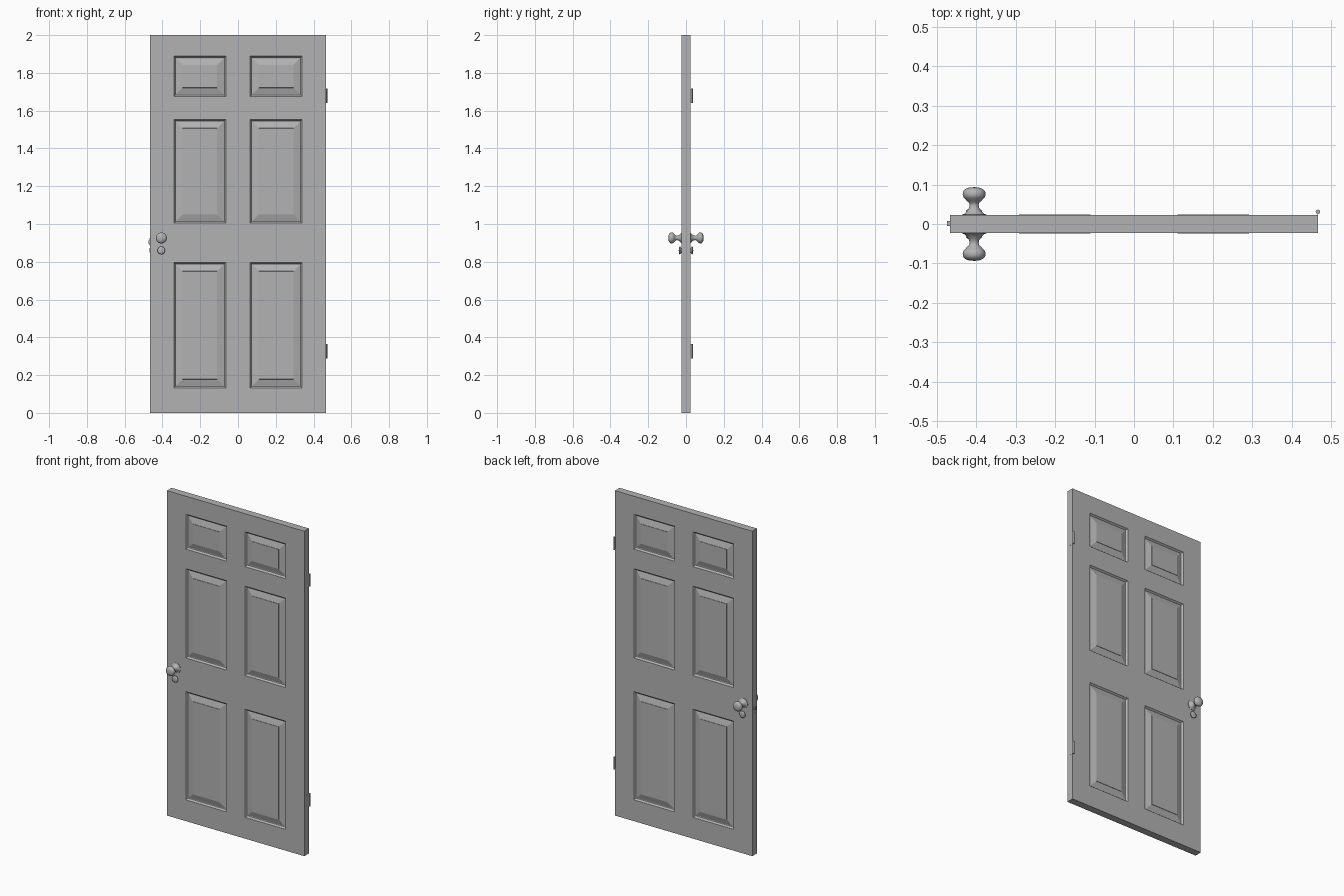
import bpy, bmesh, math

if "Cube" in bpy.data.objects:
    bpy.data.objects.remove(bpy.data.objects["Cube"])

W, T, H = 0.467, 0.0225, 2.0      # half width, half thickness, height
KX = -0.406                       # knob axis position

grey = bpy.data.materials.new("dark_grey")
grey.diffuse_color = (0.45, 0.45, 0.45, 1)
grey.use_nodes = True
grey.node_tree.nodes["Principled BSDF"].inputs["Base Color"].default_value = grey.diffuse_color


def finish(name, bm, mirror=False, smooth=False):
    me = bpy.data.meshes.new(name)
    bm.to_mesh(me)
    bm.free()
    me.materials.append(grey)
    ob = bpy.data.objects.new(name, me)
    bpy.context.collection.objects.link(ob)
    if mirror:
        m = ob.modifiers.new("mirror", 'MIRROR')
        m.use_axis = (False, True, False)
    if smooth:
        bpy.ops.object.select_all(action='DESELECT')
        ob.select_set(True)
        bpy.context.view_layer.objects.active = ob
        bpy.ops.object.shade_smooth_by_angle(angle=math.radians(40))
    return ob


def box(name, x0, x1, y0, y1, z0, z1):
    bm = bmesh.new()
    bmesh.ops.create_cube(bm, size=1)
    for v in bm.verts:
        v.co = ((x0 + x1) / 2 + v.co.x * (x1 - x0),
                (y0 + y1) / 2 + v.co.y * (y1 - y0),
                (z0 + z1) / 2 + v.co.z * (z1 - z0))
    return finish(name, bm)


def lathe(name, profile, z, steps=32):
    """Revolve (radius, distance out from door centre) on both faces."""
    bm = bmesh.new()
    vs = [bm.verts.new((KX + r, -y, z)) for r, y in profile]
    es = [bm.edges.new(p) for p in zip(vs, vs[1:])]
    bmesh.ops.spin(bm, geom=vs + es, cent=(KX, 0, z), axis=(0, 1, 0),
                   angle=2 * math.pi, steps=steps, use_merge=True)
    bmesh.ops.remove_doubles(bm, verts=bm.verts, dist=1e-5)
    bmesh.ops.recalc_face_normals(bm, faces=bm.faces)
    return finish(name, bm, mirror=True, smooth=True)


# Door slab: front half as a grid, panels inset, mirrored to the back
xs = [-W, -0.340, -0.063, 0.063, 0.340, W]
zs = [0, 0.131, 0.797, 1.004, 1.554, 1.674, 1.889, H]
bm = bmesh.new()
grid = [[bm.verts.new((x, -T, z)) for z in zs] for x in xs]
panels = []
for i in range(len(xs) - 1):
    for j in range(len(zs) - 1):
        f = bm.faces.new((grid[i][j], grid[i + 1][j], grid[i + 1][j + 1], grid[i][j + 1]))
        if i % 2 and j % 2:
            panels.append(f)
bm.normal_update()
rim = [e for e in bm.edges if e.is_boundary]
# Sides run back to the middle plane
ext = bmesh.ops.extrude_edge_only(bm, edges=rim)
for v in ext["geom"]:
    if isinstance(v, bmesh.types.BMVert):
        v.co.y = 0
# Moulding, groove and slightly proud raised field
for width, depth in ((0.008, -0.010), (0.004, -0.001), (0.035, 0.0105), (0.0005, 0.002)):
    bm.normal_update()
    bmesh.ops.inset_individual(bm, faces=panels, thickness=width, depth=depth,
                               use_even_offset=True)
finish("door_slab", bm, mirror=True)

# Door knobs with rose
knob = [(0.031, 0.021), (0.031, 0.0245), (0.026, 0.0250), (0.023, 0.028),
        (0.017, 0.034), (0.013, 0.041), (0.0115, 0.048), (0.013, 0.054), (0.018, 0.058)]
for d in range(-45, 91, 15):      # squarish rounded grip
    c, s = math.cos(math.radians(d)), math.sin(math.radians(d))
    knob.append((0.029 * max(c, 0) ** 0.8, 0.076 + 0.0175 * math.copysign(abs(s) ** 0.9, s)))
knob[-1] = (0, knob[-1][1])
lathe("door_knobs", knob, 0.926)

# Lock cylinders below the knobs
lathe("lock_cylinders", [(0.013, 0.021), (0.0135, 0.025), (0.0165, 0.028), (0.0195, 0.030),
                         (0.0205, 0.033), (0.0185, 0.036), (0.013, 0.038), (0, 0.0385)],
      0.860, 24)

# Latch bolt and flush edge plates
box("latch_bolt", -0.475, -0.46, -0.005, 0.007, 0.895, 0.912)
box("latch_plate", -W - 0.0005, -W + 0.003, -0.010, 0.012, 0.885, 0.925)
box("lock_plate", -W - 0.0005, -W + 0.003, -0.008, 0.008, 0.848, 0.872)

# Hinges: knuckle pin and leaf on the door edge
for name, z in (("lower", 0.327), ("upper", 1.679)):
    bm = bmesh.new()
    bmesh.ops.create_cone(bm, cap_ends=True, segments=16, radius1=0.0055,
                          radius2=0.0055, depth=0.077)
    bmesh.ops.translate(bm, verts=bm.verts, vec=(W, 0.031, z))
    finish(name + "_hinge_pin", bm, smooth=True)
    box(name + "_hinge_leaf", W - 0.001, W + 0.0005, -0.008, 0.030, z - 0.037, z + 0.037)
